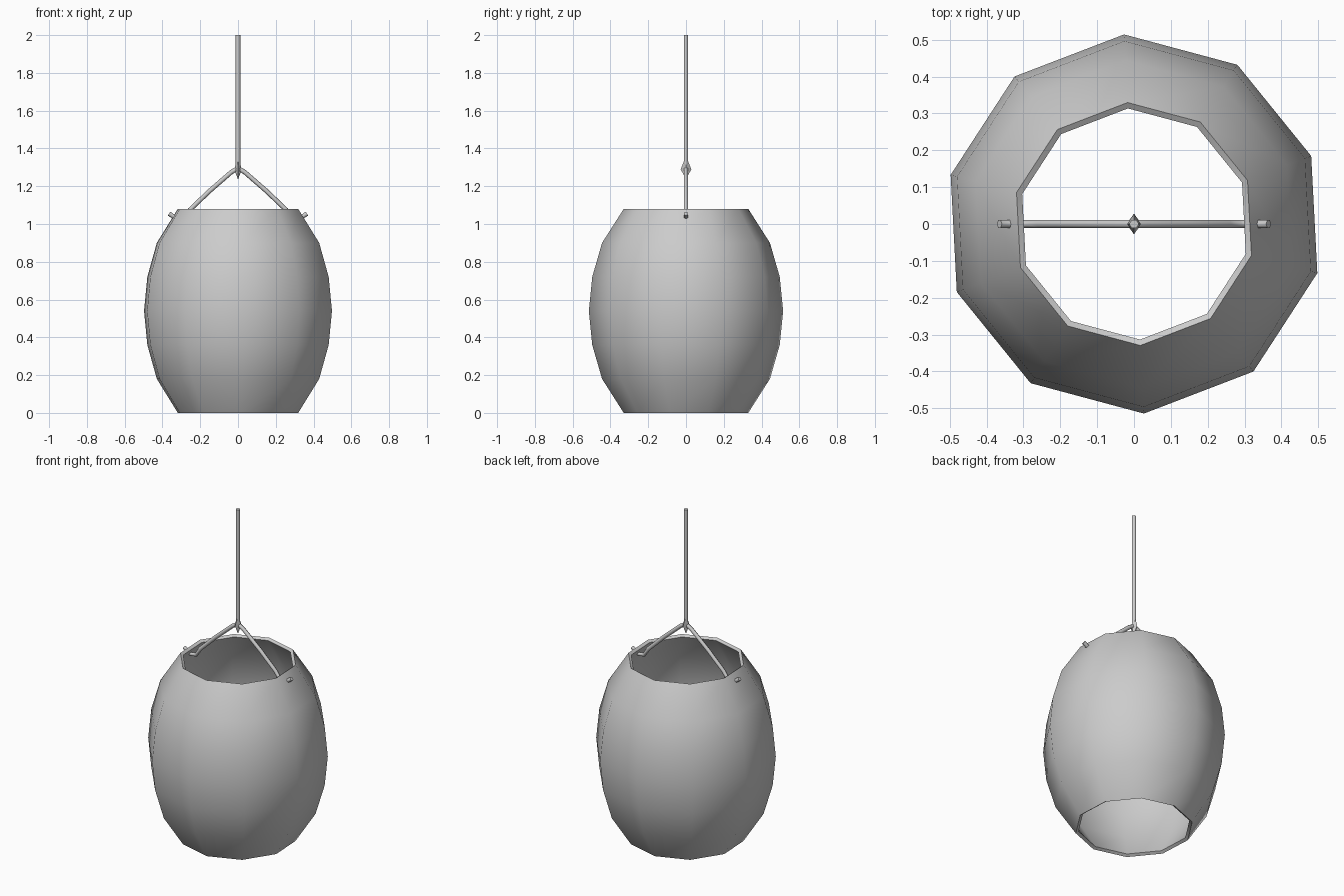
import bpy, math
from mathutils import Vector

cube = bpy.data.objects.get("Cube")
if cube:
    bpy.data.objects.remove(cube)

grey = bpy.data.materials.new("plain grey")
grey.use_nodes = True
GREY = (0.6, 0.6, 0.6, 1)
grey.diffuse_color = GREY
grey.node_tree.nodes["Principled BSDF"].inputs["Base Color"].default_value = GREY


def make(name, verts, faces, angle):
    mesh = bpy.data.meshes.new(name)
    mesh.from_pydata(verts, [], faces)
    mesh.materials.append(grey)
    obj = bpy.data.objects.new(name, mesh)
    bpy.context.collection.objects.link(obj)
    bpy.ops.object.select_all(action='DESELECT')
    obj.select_set(True)
    bpy.context.view_layer.objects.active = obj
    bpy.ops.object.shade_smooth_by_angle(angle=math.radians(angle))
    return obj


def tube(name, path, radius, sides=6):
    """Sweep a regular polygon along a path lying in the xz plane."""
    pts = [Vector((x, 0, z)) for x, z in path]
    side = Vector((0, 1, 0))
    verts, faces = [], []
    for i, p in enumerate(pts):
        before = (p - pts[i - 1]).normalized() if i else Vector()
        after = (pts[i + 1] - p).normalized() if i < len(pts) - 1 else Vector()
        across = side.cross((before + after).normalized())
        for k in range(sides):
            a = math.tau * k / sides
            verts.append(p + radius * (across * math.cos(a) + side * math.sin(a)))
    for i in range(len(pts) - 1):
        for k in range(sides):
            a, b = i * sides + k, i * sides + (k + 1) % sides
            faces.append((a, a + sides, b + sides, b))
    n = len(verts)
    faces += [tuple(range(sides)), tuple(reversed(range(n - sides, n)))]
    return make(name, verts, faces, 65)


# Ten-sided barrel shell, open at both ends: outer wall up, inner wall down
SIDES, TURN = 10, math.radians(21)
outer = [(0.33, 0), (0.445, 0.18), (0.497, 0.36), (0.515, 0.54),
         (0.497, 0.72), (0.445, 0.9), (0.33, 1.08)]
inner = [(r - 0.016, 0.54 + (z - 0.54) * 0.98) for r, z in reversed(outer)]
profile = outer + inner
verts, faces = [], []
for r, z in profile:
    for k in range(SIDES):
        a = TURN + math.tau * k / SIDES
        verts.append((r * math.cos(a), r * math.sin(a), z))
for i in range(len(profile)):
    j = (i + 1) % len(profile)
    for k in range(SIDES):
        m = (k + 1) % SIDES
        faces.append((i * SIDES + k, i * SIDES + m, j * SIDES + m, j * SIDES + k))
make("barrel_shell", verts, faces, 60)

# Hanging rope
tube("hanging_rope", [(0, 1.27), (0, 2)], 0.013)

# Two arms that run down inside the shell and poke out through its wall
for s, name in ((1, "left_arm_rope"), (-1, "right_arm_rope")):
    arm = [(0, 1.295), (0.035, 1.275), (0.15, 1.175), (0.255, 1.075),
           (0.285, 1.03), (0.32, 1.025), (0.365, 1.055)]
    tube(name, [(s * x, z) for x, z in arm], 0.012)

# Faceted knot where the ropes meet
ring = [(0.02, 0), (0, 0.028), (-0.02, 0), (0, -0.028)]
verts = [(0, 0, 1.235)] + [(x, y, 1.29) for x, y in ring] + [(0, 0, 1.36)]
faces = []
for k in range(4):
    a, b = 1 + k, 1 + (k + 1) % 4
    faces += [(0, b, a), (5, a, b)]
make("rope_knot", verts, faces, 30)
